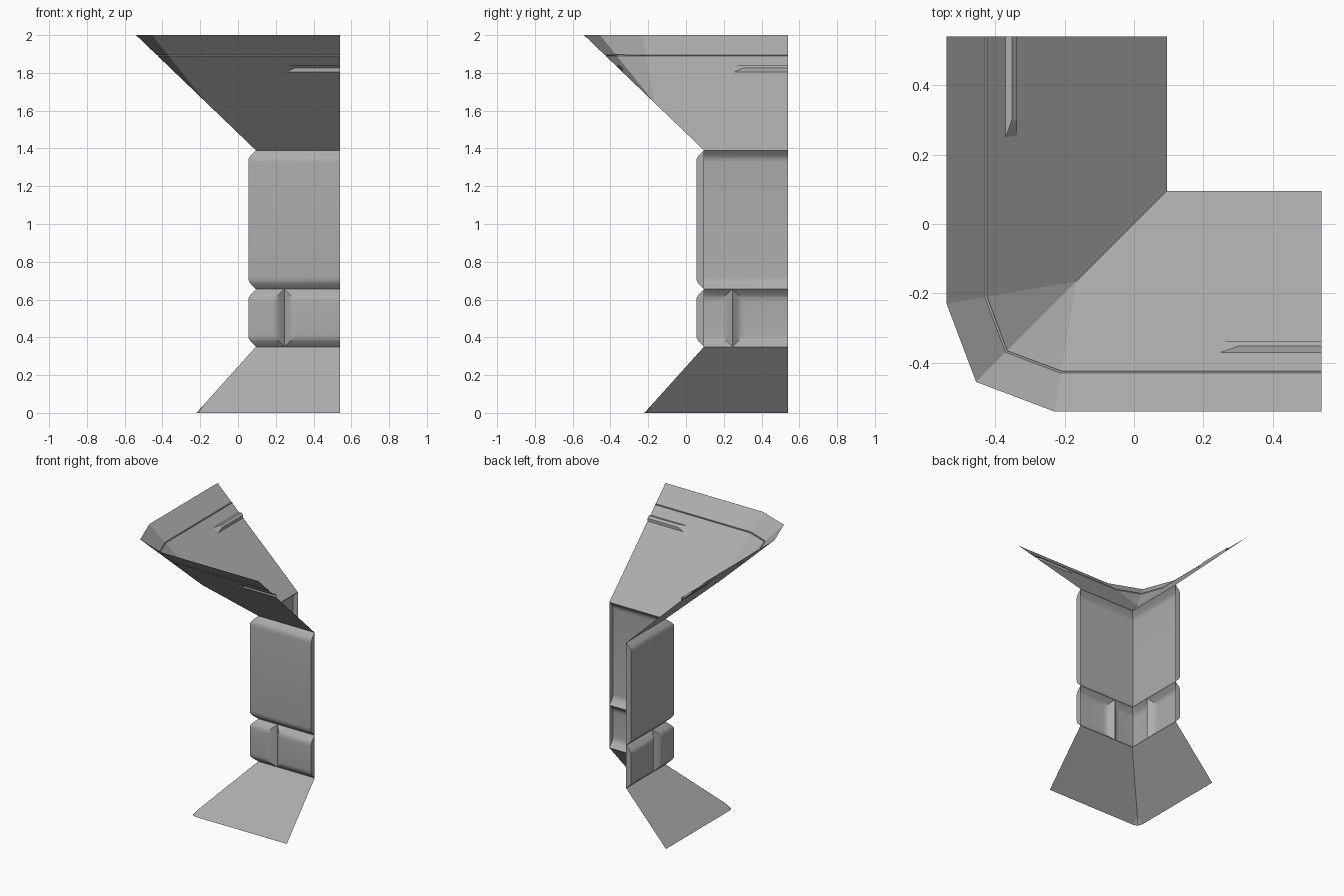
import bpy, bmesh
from mathutils import Vector

if "Cube" in bpy.data.objects:
    bpy.data.objects.remove(bpy.data.objects["Cube"])

E = 0.54      # wall ends and roof overhang
W = 0.095     # recessed wall line
BEVEL = [(0, W), (0.03, 0.065), (0.045, 0.057), (0.065, 0.055)]  # distance from edge, depth

# Dark grey for every part
grey = bpy.data.materials.new("dark_grey")
grey.diffuse_color = (0.42, 0.42, 0.42, 1)
grey.use_nodes = True
grey.node_tree.nodes["Principled BSDF"].inputs["Base Color"].default_value = grey.diffuse_color


def depth(d):
    """Panel surface position at distance d from a panel edge."""
    for (a, ya), (b, yb) in zip(BEVEL, BEVEL[1:]):
        if d <= b:
            return ya + (yb - ya) * (d - a) / (b - a)
    return BEVEL[-1][1]


def corner_part(name, faces, smooth=False):
    """Build the front half from (points, outward direction) and mirror it over x = y."""
    bm = bmesh.new()
    for pts, ref in faces:
        pts = [Vector(p) for p in pts]
        n = Vector()
        for a, b in zip(pts, pts[1:] + pts[:1]):
            n += a.cross(b)
        if n.dot(Vector(ref)) < 0:
            pts.reverse()
        bm.faces.new([bm.verts.new(p) for p in pts])
        bm.faces.new([bm.verts.new((p.y, p.x, p.z)) for p in reversed(pts)])
    bmesh.ops.remove_doubles(bm, verts=bm.verts, dist=0.0005)
    me = bpy.data.meshes.new(name)
    bm.to_mesh(me)
    bm.free()
    me.materials.append(grey)
    ob = bpy.data.objects.new(name, me)
    bpy.context.collection.objects.link(ob)
    if smooth:
        bpy.context.view_layer.objects.active = ob
        ob.select_set(True)
        bpy.ops.object.shade_smooth_by_angle(angle=0.55)
        ob.select_set(False)


def panel(name, z0, z1, groove=None):
    """Bulging wall panel with bevelled rims, end cap and optional vertical groove."""
    offs = [d for d, _ in BEVEL]
    zs = [z0 + d for d in offs] + [z1 - d for d in reversed(offs)]
    xs = [None, E]          # None marks the mitred corner
    if groove:
        xs = [None] + [groove - d for d in reversed(offs)] + [groove + d for d in offs[1:]] + [E]

    def pt(x, z):
        y = depth(min(z - z0, z1 - z))
        if x is None:
            return (y, y, z)
        if groove:
            y = max(y, depth(abs(x - groove)))
        return (x, y, z)

    faces = []
    for za, zb in zip(zs, zs[1:]):
        for xa, xb in zip(xs, xs[1:]):
            q = [pt(xa, za), pt(xb, za), pt(xb, zb), pt(xa, zb)]
            if abs(q[0][1] + q[2][1] - q[1][1] - q[3][1]) < 1e-5:
                faces.append((q, (0, -1, 0)))
            else:           # split along the hip where groove meets rim
                if abs(q[1][1] - q[3][1]) > 1e-5:
                    q = q[1:] + q[:1]
                faces.append((q[:3], (0, -1, 0)))
                faces.append(([q[0], q[2], q[3]], (0, -1, 0)))
    faces.append(([pt(E, z) for z in zs], (1, 0, 0)))
    corner_part(name, faces, smooth=True)


# Wall panels
panel("upper_wall_panel", 0.655, 1.39)
panel("lower_wall_panel", 0.35, 0.655, groove=0.245)

# Sloping foot with a small clipped corner
tip = (-0.18, -0.18, 0.35 * 0.04 / 0.315)
up = (0, -1, 1)
corner_part("foot_skirt", [
    ([(W, W, 0.35), (E, W, 0.35), (E, -0.22, 0), (-0.18, -0.22, 0), tip], up),
    ([tip, (-0.18, -0.22, 0), (-0.21, -0.21, 0)], up),
])

# Overhanging roof: clipped corner, seam line and side slots
down = (0, -1, -1)


def roof(x, y):
    return Vector((x, y, 1.39 + (W - y) * 0.61 / 0.635))


apex = roof(-0.165, -0.165)


def row(y, inset=0.0):
    """Points along the roof at depth y: end, clip start, diagonal corner."""
    t = (y + 0.165) / -0.375
    side = apex.lerp(Vector((-0.23, -E, 2)), t)
    diag = apex.lerp(Vector((-0.455, -0.455, 2)), t)
    push = Vector((0, inset, inset))
    return [roof(E, y) + push, side + push, diag + Vector((inset, inset, 2 * inset)) * 0.6]


rows = [row(-0.424), row(-0.427, 0.004), row(-0.430), row(-E)]
a0, a1 = roof(0.25, -0.37), roof(E, -0.37)           # slot mouth, upper edge
b0, b1 = roof(0.255, -0.337), roof(E, -0.337)        # slot mouth, lower edge
c0, c1 = Vector((0.30, -0.352, 1.839)), Vector((E, -0.352, 1.839))   # slot floor
d0, d1 = Vector((0.30, -0.337, 1.825)), Vector((E, -0.337, 1.825))
faces = [
    ([roof(W, W), roof(E, W), b1, b0, a0, apex], down),
    ([a0, a1, rows[0][0], rows[0][1], apex], down),
    ([apex, rows[0][1], rows[0][2]], down),
    ([a0, a1, c1, c0], (0, 0, -1)),
    ([c0, c1, d1, d0], down),
    ([b0, b1, d1, d0], (0, -1, 0)),
    ([a0, b0, d0], (1, -1, -1)),
    ([a0, d0, c0], (1, -1, -1)),
]
for r, s in zip(rows, rows[1:]):
    for i in (0, 1):
        faces.append(([r[i], r[i + 1], s[i + 1], s[i]], down))
corner_part("roof_overhang", faces)
